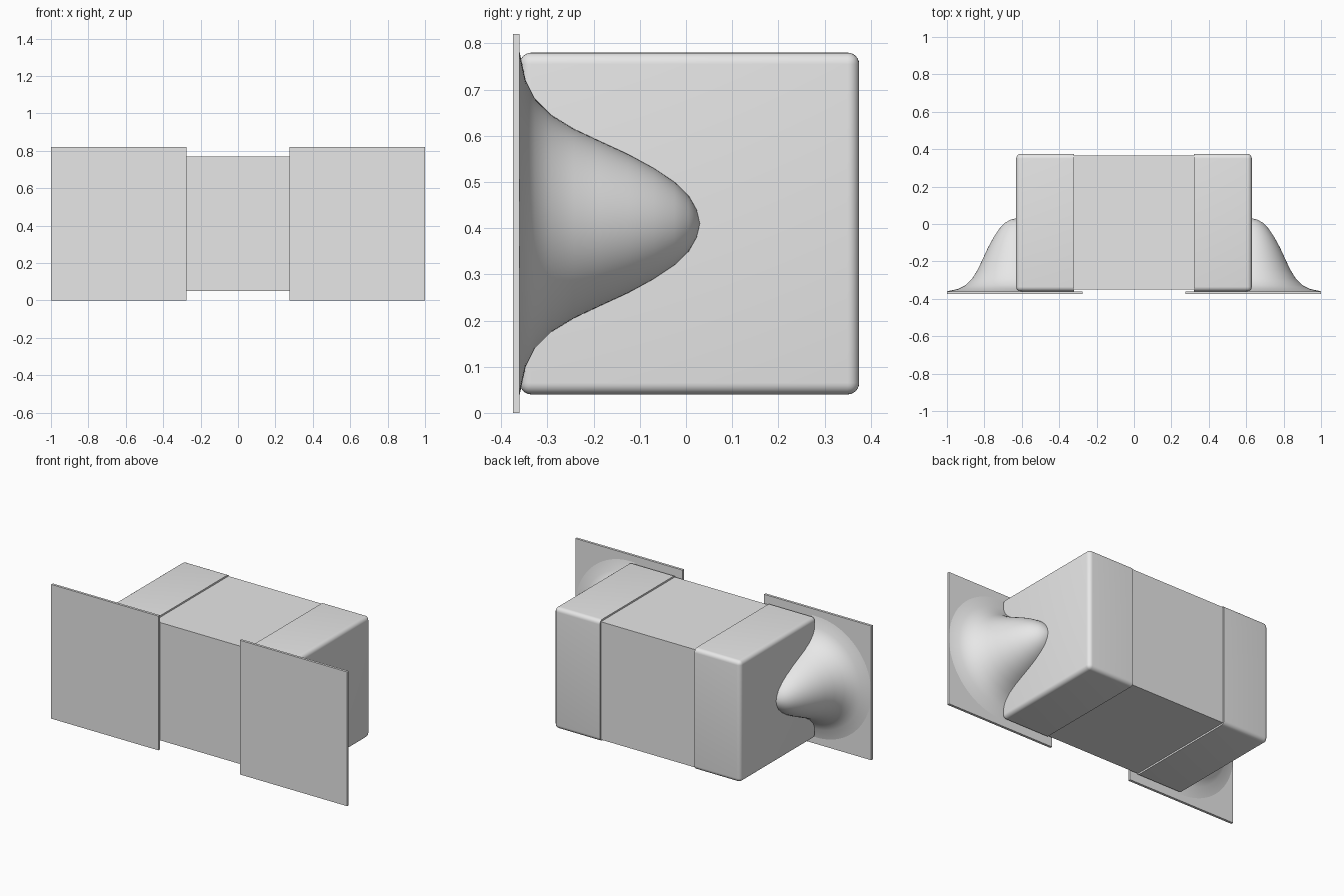
import bpy
import bmesh
import math
from mathutils import Vector

cube = bpy.data.objects.get("Cube")
if cube:
    bpy.data.objects.remove(cube, do_unlink=True)

grey = bpy.data.materials.new("plain_grey")
grey.use_nodes = True
grey.diffuse_color = (0.8, 0.8, 0.8, 1)
grey.node_tree.nodes["Principled BSDF"].inputs["Base Color"].default_value = (0.8, 0.8, 0.8, 1)

MID_Z = 0.41      # height of the centre line
PAD_TOP = -0.36   # rear surface of the pads
CAP_END = 0.63    # outer end of the caps


def finish(name, bm, angle=40):
    bmesh.ops.recalc_face_normals(bm, faces=bm.faces)
    mesh = bpy.data.meshes.new(name)
    bm.to_mesh(mesh)
    bm.free()
    mesh.materials.append(grey)
    obj = bpy.data.objects.new(name, mesh)
    bpy.context.collection.objects.link(obj)
    bpy.ops.object.select_all(action="DESELECT")
    obj.select_set(True)
    bpy.context.view_layer.objects.active = obj
    bpy.ops.object.shade_smooth_by_angle(angle=math.radians(angle))
    return obj


def box(name, low, high, radius=0, keep_sharp=None):
    """Box between two corners; edges not picked by keep_sharp are rounded."""
    low, high = Vector(low), Vector(high)
    bm = bmesh.new()
    bmesh.ops.create_cube(bm, size=1)
    for v in bm.verts:
        v.co = (low + high) / 2 + v.co * (high - low)
    if radius:
        edges = [e for e in bm.edges if not all(keep_sharp(v.co.x) for v in e.verts)]
        bmesh.ops.bevel(bm, geom=edges, offset=radius, segments=6,
                        profile=0.5, affect="EDGES")
    return finish(name, bm)


def solder(name, side):
    """Half revolution of a bell profile around the middle of the cap's end."""
    profile = [(0.0, 0.03), (0.03, 0.023), (0.06, 0.006), (0.09, -0.025),
               (0.12, -0.07), (0.15, -0.125), (0.18, -0.19), (0.205, -0.243),
               (0.235, -0.292), (0.27, -0.327), (0.31, -0.347), (0.37, PAD_TOP)]
    bm = bmesh.new()
    verts = [bm.verts.new((side * CAP_END, y, MID_Z + r)) for r, y in profile]
    edges = [bm.edges.new(pair) for pair in zip(verts, verts[1:])]
    bmesh.ops.spin(bm, geom=verts + edges, cent=(side * CAP_END, 0, MID_Z),
                   axis=(0, 1, 0), angle=side * math.pi, steps=48)
    bmesh.ops.remove_doubles(bm, verts=bm.verts, dist=0.0001)
    # Run the cut side a little way into the cap
    rim = [e for e in bm.edges if e.is_boundary
           and all(abs(v.co.x - side * CAP_END) < 0.001 for v in e.verts)]
    sunk = bmesh.ops.extrude_edge_only(bm, edges=rim)["geom"]
    for v in sunk:
        if isinstance(v, bmesh.types.BMVert):
            v.co.x -= side * 0.03
    return finish(name, bm, 60)


# Central body, with its open ends hidden in the caps
box("body", (-0.34, -0.35, 0.05), (0.34, 0.365, 0.77), 0.025,
    lambda x: abs(x) > 0.3)

# End caps, mounting pads and solder fillets on both sides
for label, s in (("left", 1), ("right", -1)):
    xs = sorted((s * 0.32, s * CAP_END))
    box(label + "_cap", (xs[0], PAD_TOP, 0.04), (xs[1], 0.375, 0.78), 0.025,
        lambda x: abs(x) < 0.4)
    xs = sorted((s * 0.275, s * 1.0))
    box(label + "_pad", (xs[0], -0.375, 0), (xs[1], PAD_TOP, 0.82))
    solder(label + "_solder", s)
